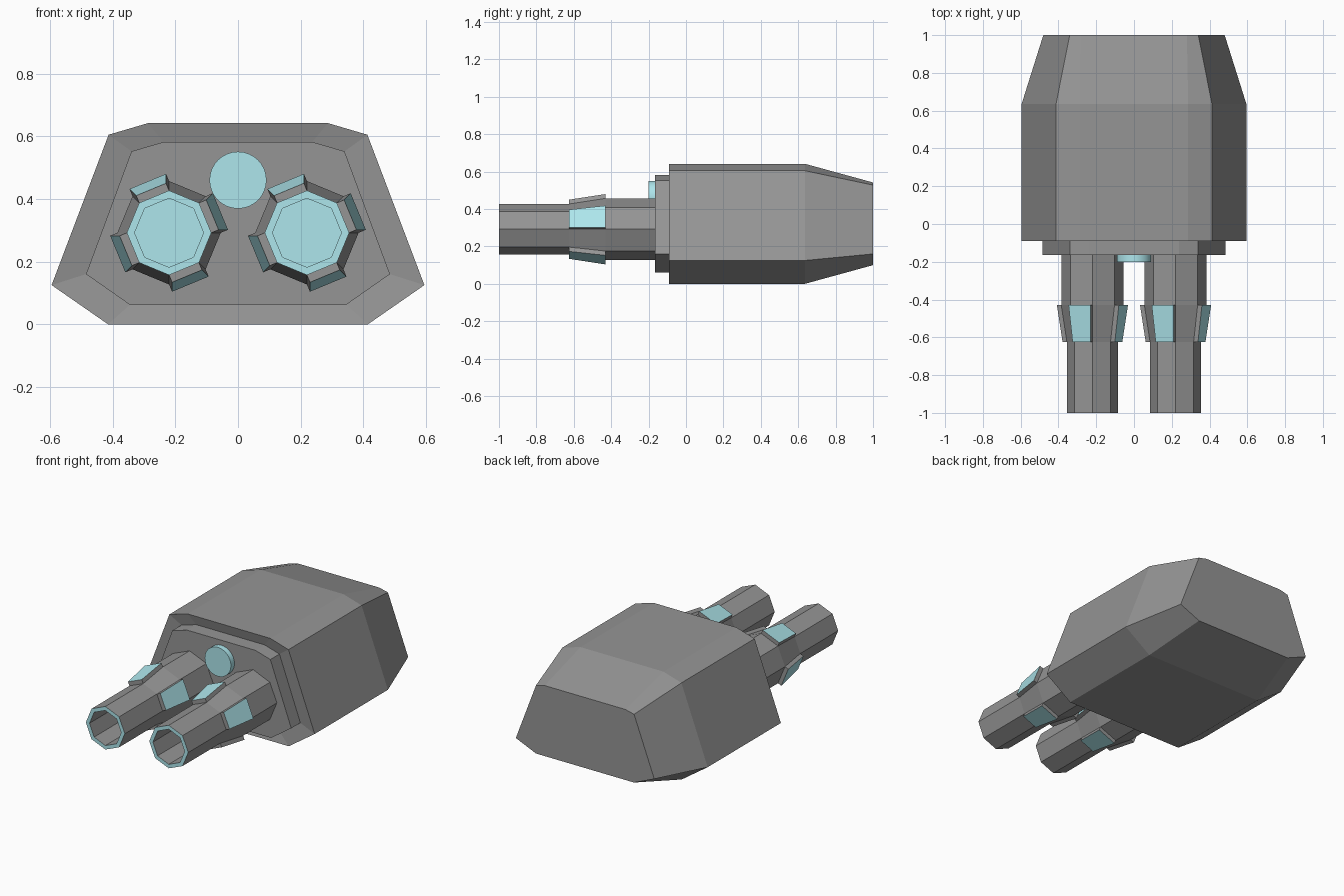
import bpy, bmesh
from math import cos, sin, pi
from mathutils import Vector

if "Cube" in bpy.data.objects:
    bpy.data.objects.remove(bpy.data.objects["Cube"])

cyan = bpy.data.materials.new("cyan_glow")
cyan.diffuse_color = (0.42, 0.79, 0.84, 1)
cyan.use_nodes = True
cyan.node_tree.nodes["Principled BSDF"].inputs["Base Color"].default_value = cyan.diffuse_color
grey = bpy.data.materials.new("dark_grey")
grey.diffuse_color = (0.3, 0.3, 0.3, 1)
grey.use_nodes = True
grey.node_tree.nodes["Principled BSDF"].inputs["Base Color"].default_value = grey.diffuse_color


def loft(bm, rings):
    """Skin a list of (y, [(x, z), ...]) sections; returns side bands and end caps."""
    vs = [[bm.verts.new((x, y, z)) for x, z in pts] for y, pts in rings]
    n = len(vs[0])
    bands = [[bm.faces.new((a[i], a[(i + 1) % n], b[(i + 1) % n], b[i])) for i in range(n)]
             for a, b in zip(vs, vs[1:])]
    return bands, [bm.faces.new(vs[0]), bm.faces.new(vs[-1])]


def finish(bm, name):
    bmesh.ops.recalc_face_normals(bm, faces=bm.faces)
    mesh = bpy.data.meshes.new(name)
    bm.to_mesh(mesh)
    bm.free()
    mesh.materials.append(grey)
    mesh.materials.append(cyan)
    ob = bpy.data.objects.new(name, mesh)
    bpy.context.collection.objects.link(ob)
    return ob


def mirrored(half):
    return half + [(-x, z) for x, z in reversed(half)]


def circle(cx, cz, r, n):
    return [(cx + r * cos(2 * pi * k / n), cz + r * sin(2 * pi * k / n)) for k in range(n)]


# Housing with raised front plate and tapered rear
full = mirrored([(0.415, 0), (0.595, 0.125), (0.413, 0.605), (0.287, 0.642)])
plate = mirrored([(0.345, 0.062), (0.485, 0.16), (0.34, 0.552), (0.237, 0.582)])
rear = mirrored([(0.34, 0.10), (0.48, 0.16), (0.34, 0.528), (0.28, 0.542)])
bm = bmesh.new()
loft(bm, [(-0.165, plate), (-0.075, plate), (-0.09, full), (0.635, full), (1.0, rear)])
finish(bm, "housing")

# Twin octagonal barrels with hollow bores and four raised vents each
CZ = 0.292
for side, cx in (("left", -0.22), ("right", 0.22)):
    bm = bmesh.new()
    sections = [(-0.45, 0.11), (-1.0, 0.11), (-1.0, 0.135),
                (-0.625, 0.135), (-0.43, 0.165), (-0.16, 0.165)]
    bands, caps = loft(bm, [(y, circle(cx, CZ, r, 8)) for y, r in sections])
    for f in bands[1] + [caps[0]]:
        f.material_index = 1
    for k in range(0, 8, 2):
        a = pi / 8 + k * pi / 4
        out = bmesh.ops.extrude_discrete_faces(bm, faces=[bands[3][k]])["faces"]
        for f in out:
            f.material_index = 1
            bmesh.ops.translate(bm, verts=list(f.verts),
                                vec=Vector((cos(a), 0, sin(a))) * 0.025)
    finish(bm, side + "_barrel")

# Round sensor lens on the front plate
bm = bmesh.new()
bands, caps = loft(bm, [(y, circle(0, 0.46, 0.091, 32)) for y in (-0.2, -0.16)])
for f in bm.faces:
    f.material_index = 1
for f in bands[0]:
    f.smooth = True
lens = finish(bm, "sensor_lens")
bpy.context.view_layer.objects.active = lens
lens.select_set(True)
bpy.ops.object.shade_smooth_by_angle()
